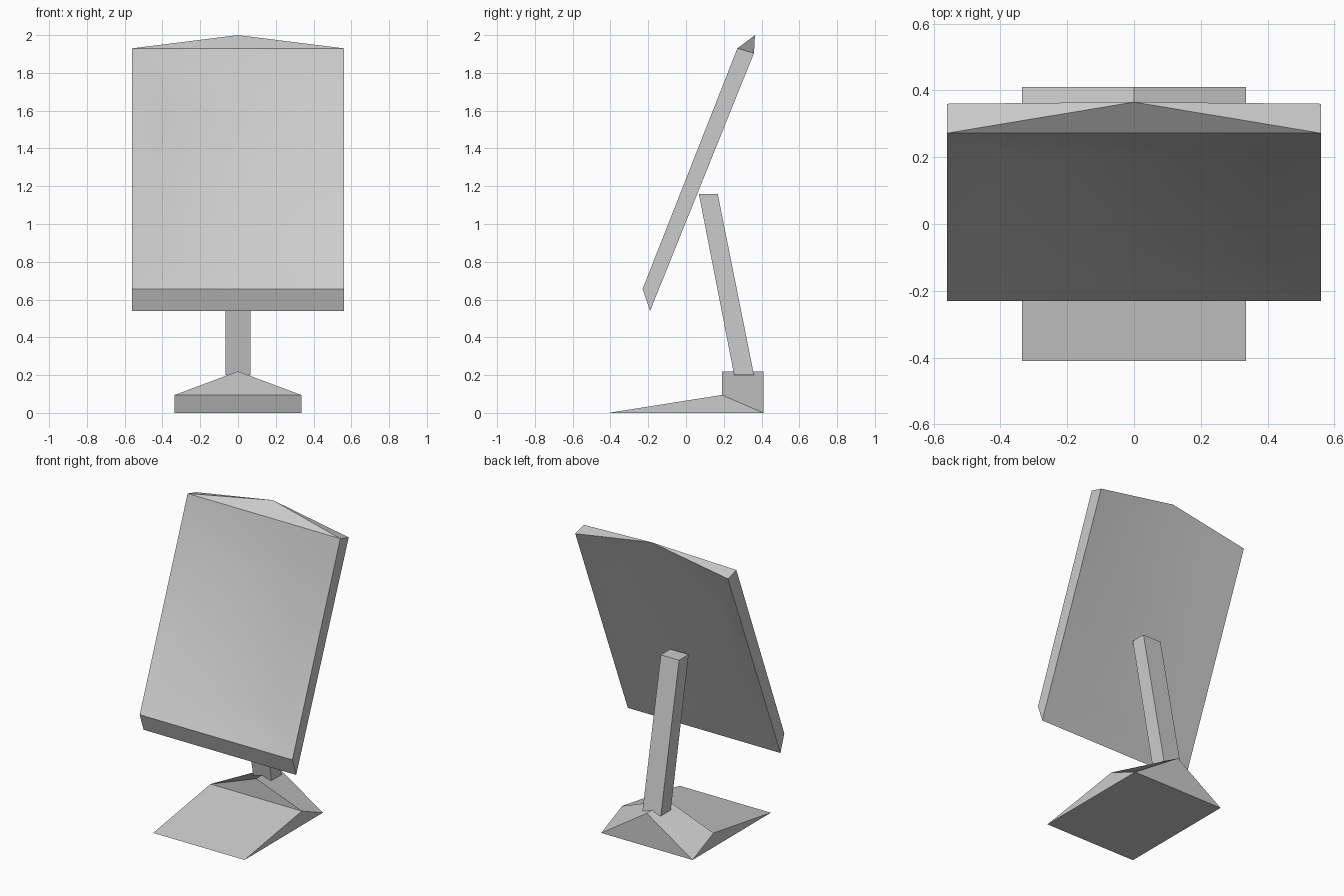
import bpy
import bmesh
import math

default = bpy.data.objects.get("Cube")
if default:
    bpy.data.objects.remove(default, do_unlink=True)

grey = bpy.data.materials.new("light grey")
grey.use_nodes = True
grey.diffuse_color = (0.6, 0.6, 0.6, 1)
grey.node_tree.nodes["Principled BSDF"].inputs["Base Color"].default_value = (0.6, 0.6, 0.6, 1)


def finish(bm, name):
    """Turn a bmesh into a named, shaded object."""
    bmesh.ops.recalc_face_normals(bm, faces=bm.faces)
    mesh = bpy.data.meshes.new(name)
    bm.to_mesh(mesh)
    bm.free()
    mesh.materials.append(grey)
    obj = bpy.data.objects.new(name, mesh)
    bpy.context.collection.objects.link(obj)
    bpy.ops.object.select_all(action="DESELECT")
    obj.select_set(True)
    bpy.context.view_layer.objects.active = obj
    bpy.ops.object.shade_smooth_by_angle(angle=math.radians(30))
    return obj


def pair(bm, half, y, z):
    """Mirrored pair of corners, right then left."""
    return [bm.verts.new((side * half, y, z)) for side in (-1, 1)]


def ring(bm, half, bottom, top):
    """Rectangle: bottom right, bottom left, top left, top right."""
    return pair(bm, half, *bottom) + pair(bm, half, *top)[::-1]


# Base: sloped front wedge with a gabled block behind it
bm = bmesh.new()
front = pair(bm, 0.335, -0.41, 0)
crest = pair(bm, 0.335, 0.19, 0.095)
back = pair(bm, 0.335, 0.41, 0)
ridge_front = bm.verts.new((0, 0.19, 0.22))
ridge_back = bm.verts.new((0, 0.41, 0.22))
bm.faces.new((front[0], front[1], crest[1], crest[0]))
bm.faces.new((front[0], front[1], back[1], back[0]))
bm.faces.new((crest[0], crest[1], ridge_front))
bm.faces.new((back[0], back[1], ridge_back))
for i in range(2):
    bm.faces.new((front[i], crest[i], back[i]))
    bm.faces.new((crest[i], ridge_front, ridge_back, back[i]))
finish(bm, "base")

# Post: slanted square bar with level ends
bm = bmesh.new()
bar_front = ring(bm, 0.067, (0.255, 0.2), (0.068, 1.16))
bar_back = ring(bm, 0.067, (0.36, 0.2), (0.168, 1.16))
bm.faces.new(bar_front)
bm.faces.new(bar_back)
for i in range(4):
    j = (i + 1) % 4
    bm.faces.new((bar_front[i], bar_front[j], bar_back[j], bar_back[i]))
finish(bm, "support_post")

# Panel: leaning slab, dished on both sides, with a peaked top
bm = bmesh.new()
rings = [
    ring(bm, 0.415, (-0.09, 0.84), (0.21, 1.62)),
    ring(bm, 0.56, (-0.23, 0.655), (0.272, 1.93)),
    ring(bm, 0.56, (-0.19, 0.54), (0.36, 1.905)),
    ring(bm, 0.415, (-0.075, 0.83), (0.225, 1.62)),
]
peak = bm.verts.new((0, 0.365, 2.0))
bm.faces.new(rings[0])
bm.faces.new(rings[3])
for r, (a, b) in enumerate(zip(rings, rings[1:])):
    for i in range(4):
        j = (i + 1) % 4
        if r == 0 or i != 2:
            bm.faces.new((a[i], a[j], b[j], b[i]))
# Peaked top and the upper border of the back
face_edge, rear_edge, inner_edge = [r[2:] for r in rings[1:]]
bm.faces.new((*face_edge, peak))
bm.faces.new((*inner_edge, peak))
for i in range(2):
    bm.faces.new((face_edge[i], rear_edge[i], peak))
    bm.faces.new((inner_edge[i], rear_edge[i], peak))
finish(bm, "tilted_panel")
